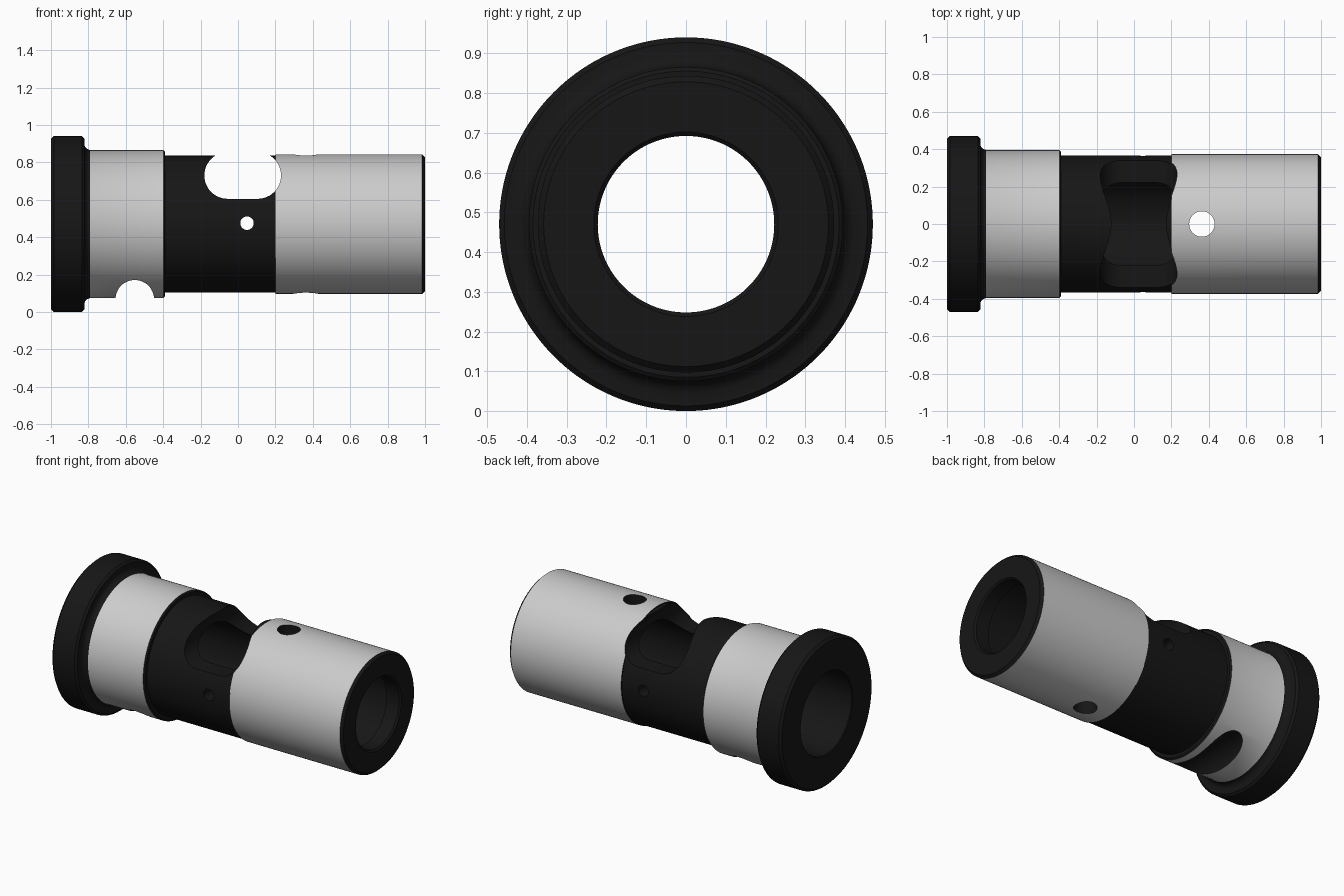
import bpy, bmesh, math
from mathutils import Vector, Matrix

if "Cube" in bpy.data.objects:
    bpy.data.objects.remove(bpy.data.objects["Cube"])

AXIS_Z = 0.47
BANDS = [(-0.79, -0.39, 0.395), (0.2, 0.985, 0.373)]   # ground grey bands: x0, x1, radius

# Closed section of the sleeve: (x, radius)
profile = [
    # flange
    (-1.0, 0.265), (-1.0, 0.455), (-0.985, 0.47), (-0.835, 0.47), (-0.822, 0.457),
    # fillet down to the front band
    (-0.822, 0.425), (-0.817, 0.412), (-0.807, 0.402), (-0.79, 0.395),
    (-0.398, 0.395), (-0.39, 0.385),
    # waist and rear band
    (-0.39, 0.366), (0.2, 0.366), (0.2, 0.373), (0.985, 0.373), (1.0, 0.358),
    # bore with a narrower lip at the rear end
    (1.0, 0.232), (0.99, 0.222), (0.9, 0.222), (0.9, 0.26), (-0.995, 0.26),
]


def finish(bm, name):
    bmesh.ops.recalc_face_normals(bm, faces=bm.faces)
    me = bpy.data.meshes.new(name)
    bm.to_mesh(me)
    bm.free()
    ob = bpy.data.objects.new(name, me)
    bpy.context.collection.objects.link(ob)
    return ob


def lathe(name, pts, steps=160):
    bm = bmesh.new()
    rings = []
    for i in range(steps):
        a = 2 * math.pi * i / steps
        rings.append([bm.verts.new((x, r * math.sin(a), AXIS_Z + r * math.cos(a))) for x, r in pts])
    n = len(pts)
    for i in range(steps):
        p, q = rings[i], rings[(i + 1) % steps]
        for j in range(n):
            k = (j + 1) % n
            bm.faces.new((p[j], p[k], q[k], q[j]))
    return finish(bm, name)


def slot_cutter(name, x0, x1, z, r, seg=48):
    # stadium (or circle when x0 == x1) extruded across y
    pts = []
    for cx, start in ((x1, -90), (x0, 90)):
        for i in range(seg // 2 + (1 if x0 != x1 else 0)):
            a = math.radians(start + 360 * i / seg)
            pts.append((cx + r * math.cos(a), z + r * math.sin(a)))
    bm = bmesh.new()
    f = bm.faces.new([bm.verts.new((x, -0.6, zz)) for x, zz in pts])
    ext = bmesh.ops.extrude_face_region(bm, geom=[f])
    bmesh.ops.translate(bm, vec=(0, 1.2, 0),
                        verts=[v for v in ext["geom"] if isinstance(v, bmesh.types.BMVert)])
    return finish(bm, name)


def pin_cutter(name, x, r):
    # vertical cylinder
    bm = bmesh.new()
    bmesh.ops.create_cone(bm, cap_ends=True, segments=48, radius1=r, radius2=r, depth=1.4,
                          matrix=Matrix.Translation((x, 0, AXIS_Z)))
    return finish(bm, name)


sleeve = lathe("sleeve", profile)

# Window, cross hole, underside notch and vertical oil hole
cutters = [
    slot_cutter("window_cutter", -0.055, 0.105, 0.73, 0.125),
    slot_cutter("cross_hole_cutter", 0.048, 0.048, 0.475, 0.036),
    slot_cutter("notch_cutter", -0.552, -0.552, 0.068, 0.103),
    pin_cutter("oil_hole_cutter", 0.363, 0.068),
]
bpy.context.view_layer.objects.active = sleeve
sleeve.select_set(True)
for c in cutters:
    c.hide_render = True
    m = sleeve.modifiers.new(c.name, 'BOOLEAN')
    m.operation = 'DIFFERENCE'
    m.solver = 'EXACT'
    m.object = c
    bpy.ops.object.modifier_apply(modifier=m.name)
    bpy.data.objects.remove(c)

# Blackened everywhere except the two ground bands
black = bpy.data.materials.new("black_oxide")
black.diffuse_color = (0.008, 0.008, 0.008, 1)
black.use_nodes = True
black.node_tree.nodes["Principled BSDF"].inputs["Base Color"].default_value = black.diffuse_color
me = sleeve.data
me.materials.clear()
me.materials.append(None)
me.materials.append(black)


def on_band(face):
    for x0, x1, r in BANDS:
        pts = [me.vertices[i].co for i in face.vertices]
        if all(x0 - 0.01 < p.x < x1 + 0.01 and abs(math.hypot(p.y, p.z - AXIS_Z) - r) < 0.003 for p in pts):
            c = face.center
            radial = Vector((0, c.y, c.z - AXIS_Z))
            if radial.length > r - 0.01 and face.normal.dot(radial.normalized()) > 0.9:
                return True
    return False


for f in me.polygons:
    f.material_index = 0 if on_band(f) else 1

bpy.ops.object.shade_smooth_by_angle(angle=math.radians(25))
